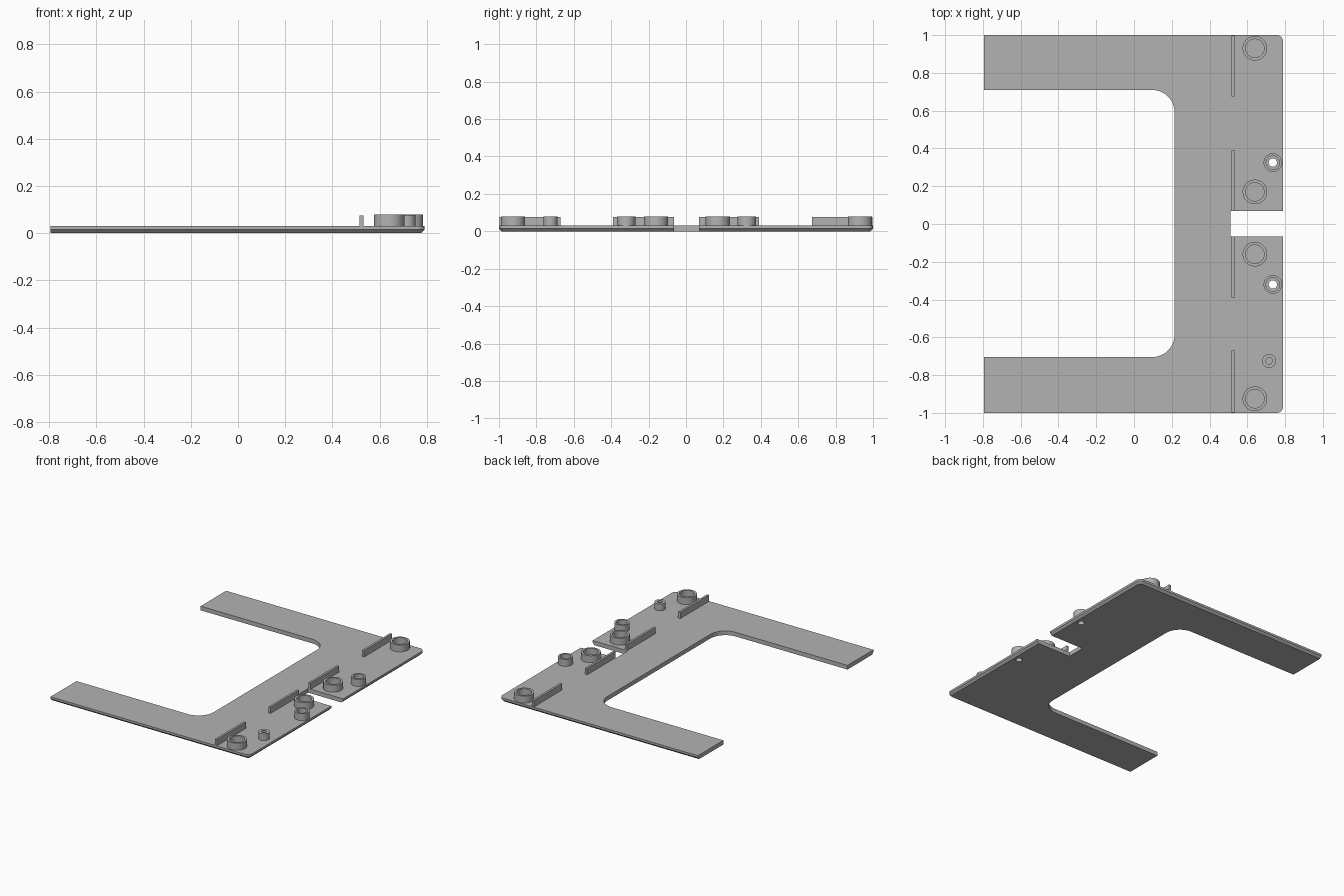
import bpy, bmesh
from math import sin, cos, pi, radians

cube = bpy.data.objects.get("Cube")
if cube:
    bpy.data.objects.remove(cube)

TOP = 0.03        # plate thickness
RIM = 0.08        # boss height

grey = bpy.data.materials.new("plain_grey")
grey.use_nodes = True
grey.diffuse_color = (0.45, 0.45, 0.45, 1)
grey.node_tree.nodes["Principled BSDF"].inputs["Base Color"].default_value = (0.45, 0.45, 0.45, 1)


def finish(name, bm, smooth=True):
    bmesh.ops.recalc_face_normals(bm, faces=bm.faces)
    mesh = bpy.data.meshes.new(name)
    bm.to_mesh(mesh)
    bm.free()
    mesh.materials.append(grey)
    obj = bpy.data.objects.new(name, mesh)
    bpy.context.collection.objects.link(obj)
    bpy.ops.object.select_all(action="DESELECT")
    obj.select_set(True)
    bpy.context.view_layer.objects.active = obj
    if smooth:
        bpy.ops.object.shade_smooth_by_angle(angle=radians(30))
    return obj


def arc(cx, cy, r, start, end, n):
    return [(cx + r * cos(radians(start + (end - start) * i / n)),
             cy + r * sin(radians(start + (end - start) * i / n))) for i in range(n + 1)]


def outline(inset):
    """Bracket outline, with the outer edges pulled in for the lower chamfer."""
    r, y, x = 0.035 - inset, 1 - inset, 0.79 - inset
    return ([(-0.795, -y)]
            + arc(x - r, r - y, r, -90, 0, 8)
            + [(x, -0.065), (0.51, -0.065), (0.51, 0.07), (x, 0.07)]
            + arc(x - r, y - r, r, 0, 90, 8)
            + [(-0.795, y), (-0.795, 0.71)]
            + arc(0.095, 0.59, 0.12, 90, 0, 12)
            + arc(0.095, -0.585, 0.12, 0, -90, 12)
            + [(-0.795, -0.705)])


def lathe(name, x, y, profile, n=40):
    """Revolve a closed (radius, height) profile around a vertical axis."""
    bm = bmesh.new()
    rings = [[bm.verts.new((x + r * cos(2 * pi * i / n), y + r * sin(2 * pi * i / n), z))
              for i in range(n)] for r, z in profile]
    for a, b in zip(rings, rings[1:] + rings[:1]):
        for i in range(n):
            j = (i + 1) % n
            bm.faces.new((a[i], a[j], b[j], b[i]))
    return finish(name, bm)


def tube(name, x, y, outer, inner, top=RIM):
    lathe(name, x, y, [(outer, TOP - 0.003), (outer, top), (inner, top), (inner, TOP - 0.003)])


# Base plate: stacked outlines with a chamfered lower outer edge
bm = bmesh.new()
layers = [[bm.verts.new((x, y, z)) for x, y in outline(inset)]
          for z, inset in ((0, 0.015), (0.015, 0), (TOP, 0))]
for a, b in zip(layers, layers[1:]):
    for i in range(len(a)):
        j = (i + 1) % len(a)
        bm.faces.new((a[i], a[j], b[j], b[i]))
bm.faces.new(layers[0])
bm.faces.new(layers[-1])
plate = finish("base_plate", bm)

# Screw holes cut through the plate
screws = ((0.735, 0.325), (0.735, -0.32))
bm = bmesh.new()
for x, y in screws:
    made = bmesh.ops.create_cone(bm, cap_ends=True, segments=32, radius1=0.022,
                                 radius2=0.022, depth=0.2)
    bmesh.ops.translate(bm, verts=made["verts"], vec=(x, y, 0))
cutter = finish("hole_cutter", bm, smooth=False)
cutter.hide_render = True
cut = plate.modifiers.new("screw_holes", "BOOLEAN")
cut.operation, cut.solver, cut.object = "DIFFERENCE", "EXACT", cutter
bpy.context.view_layer.objects.active = plate
bpy.ops.object.modifier_apply(modifier=cut.name)
bpy.data.objects.remove(cutter)

# Large ring bosses, screw bosses and the slim post
for i, y in enumerate((0.93, 0.17, -0.16, -0.925)):
    tube(f"ring_boss_{i + 1}", 0.64, y, 0.065, 0.049)
for i, (x, y) in enumerate(screws):
    tube(f"screw_boss_{i + 1}", x, y, 0.049, 0.036)
tube("slim_post", 0.715, -0.725, 0.037, 0.017, 0.078)

# Upright ribs along the inner side of the bosses
for i, (y0, y1) in enumerate(((0.675, 0.998), (0.07, 0.39), (-0.39, -0.065), (-0.998, -0.67))):
    bm = bmesh.new()
    bmesh.ops.create_cube(bm, size=1)
    bmesh.ops.scale(bm, verts=bm.verts, vec=(0.016, y1 - y0, 0.05))
    bmesh.ops.translate(bm, verts=bm.verts, vec=(0.523, (y0 + y1) / 2, 0.051))
    finish(f"rib_{i + 1}", bm, smooth=False)
